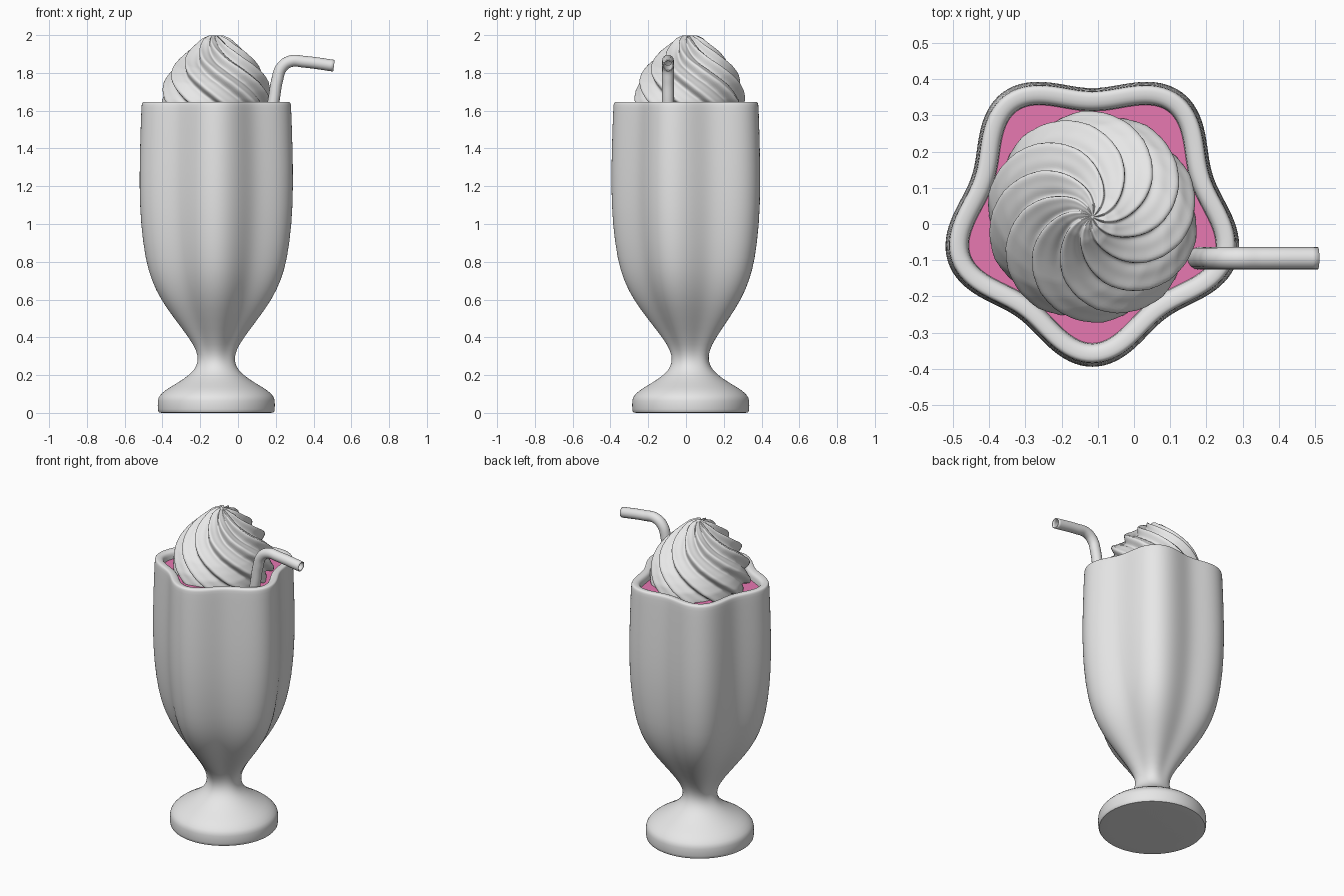
import bpy, bmesh, math
from mathutils import Vector

CX, CY = -0.115, 0.025          # axis of the glass
LOBE = math.radians(-90)        # direction of the first lobe

old = bpy.data.objects.get("Cube")
if old:
    bpy.data.objects.remove(old, do_unlink=True)


def material(name, rgb):
    m = bpy.data.materials.new(name)
    m.use_nodes = True
    m.diffuse_color = (*rgb, 1)
    m.node_tree.nodes["Principled BSDF"].inputs["Base Color"].default_value = (*rgb, 1)
    return m


pale = material("pale grey", (0.8, 0.8, 0.8))
pink = material("strawberry pink", (0.85, 0.2, 0.47))


def finish(ob, mat, angle=60):
    ob.data.materials.append(mat)
    bpy.ops.object.select_all(action='DESELECT')
    ob.select_set(True)
    bpy.context.view_layer.objects.active = ob
    bpy.ops.object.shade_smooth_by_angle(angle=math.radians(angle))


def loft(name, rings, mat, subdivide=0, angle=60):
    """Skin a stack of closed rings and cap both ends."""
    bm = bmesh.new()
    rows = [[bm.verts.new(p) for p in ring] for ring in rings]
    n = len(rows[0])
    for a, b in zip(rows, rows[1:]):
        for i in range(n):
            j = (i + 1) % n
            bm.faces.new((a[i], a[j], b[j], b[i]))
    bm.faces.new(rows[0][::-1])
    bm.faces.new(rows[-1])
    bmesh.ops.recalc_face_normals(bm, faces=bm.faces)
    me = bpy.data.meshes.new(name)
    bm.to_mesh(me)
    bm.free()
    ob = bpy.data.objects.new(name, me)
    bpy.context.collection.objects.link(ob)
    if subdivide:
        mod = ob.modifiers.new("smooth", 'SUBSURF')
        mod.levels = mod.render_levels = subdivide
    finish(ob, mat, angle)
    return ob


def lobed_ring(radius, wave, z, inset=0.0, n=80):
    """Five-lobed outline, moved inward along its normals by inset."""
    pts = []
    for i in range(n):
        t = 2 * math.pi * i / n
        r = radius * (1 + wave * math.cos(5 * (t - LOBE)))
        dr = -5 * radius * wave * math.sin(5 * (t - LOBE))
        out = Vector((math.cos(t), math.sin(t), 0))
        side = Vector((-out.y, out.x, 0))
        normal = (out * r - side * dr).normalized()
        pts.append(out * r - normal * inset + Vector((CX, CY, z)))
    return pts


# Fluted glass: foot, stem and bowl outside (radius, wave, height)
outside = [
    (0.29, 0, 0), (0.305, 0, 0), (0.31, 0, 0.012), (0.311, 0, 0.07),
    (0.302, 0, 0.09), (0.27, 0, 0.122), (0.21, 0, 0.155), (0.135, 0, 0.205),
    (0.105, 0.01, 0.245), (0.095, 0.025, 0.285), (0.103, 0.045, 0.33),
    (0.134, 0.065, 0.39), (0.213, 0.08, 0.5), (0.28, 0.088, 0.6),
    (0.325, 0.092, 0.7), (0.356, 0.092, 0.81), (0.38, 0.092, 1.0),
    (0.387, 0.092, 1.2), (0.383, 0.092, 1.42), (0.377, 0.092, 1.6),
    (0.375, 0.092, 1.635)]
# Rounded rim and inner wall (inset, height)
rim = [(0.004, 1.645), (0.015, 1.648), (0.038, 1.646), (0.05, 1.636),
       (0.055, 1.615), (0.056, 1.5), (0.058, 1.2)]
glass = [lobed_ring(*p) for p in outside]
glass += [lobed_ring(0.375, 0.092, z, d) for d, z in rim]
glass += [lobed_ring(0.25, 0.08, 0.65, 0.03), lobed_ring(0.1, 0, 0.48)]
loft("fluted_glass", glass, pale, subdivide=1)

# Drink filling the upper part of the bowl
loft("drink", [lobed_ring(0.375, 0.092, z, 0.054) for z in (1.3, 1.6)], pink, angle=30)

# Whipped cream: dome profile (radius, height) with twisted ridges
dome = [(0.004, 1.985), (0.035, 1.982), (0.068, 1.962), (0.1, 1.928),
        (0.138, 1.89), (0.178, 1.85), (0.21, 1.815), (0.238, 1.775),
        (0.257, 1.735), (0.268, 1.69), (0.273, 1.645), (0.265, 1.6), (0.25, 1.57)]
RIDGES, TWIST, SEGS, STEPS = 10, math.radians(150), 200, 5


def dome_at(u):
    i = min(int(u), len(dome) - 2)
    return Vector(dome[i]).lerp(Vector(dome[i + 1]), u - i)


cream = []
last = len(dome) - 1
for k in range(last * STEPS + 1):
    u = k / STEPS
    p = dome_at(u)
    d = (dome_at(min(u + 0.5, last)) - dome_at(max(u - 0.5, 0))).normalized()
    normal = Vector((-d.y, d.x))
    height = 0.021 * min(1, p.x / 0.14)
    ring = []
    for i in range(SEGS):
        t = 2 * math.pi * i / SEGS
        phase = RIDGES * (t - TWIST * u / last)
        wave = math.sin(phase + 0.65 * math.sin(phase))
        q = p + normal * height * wave
        ring.append((CX + q.x * math.cos(t), 0.02 + q.x * math.sin(t), q.y + 0.012))
    cream.append(ring)
loft("whipped_cream", cream, pale, angle=80)

# Bent drinking straw, hollow
curve = bpy.data.curves.new("drinking_straw", 'CURVE')
curve.dimensions = '3D'
curve.bevel_depth = 0.031
curve.bevel_resolution = 6
curve.resolution_u = 10
path = [(0.14, 1.38), (0.19, 1.66), (0.207, 1.76), (0.232, 1.83),
        (0.28, 1.862), (0.35, 1.859), (0.508, 1.838)]
spline = curve.splines.new('BEZIER')
spline.bezier_points.add(len(path) - 1)
for bp, (x, z) in zip(spline.bezier_points, path):
    bp.co = (x, -0.095, z)
    bp.handle_left_type = bp.handle_right_type = 'AUTO'
tube = bpy.data.objects.new("straw_path", curve)
bpy.context.collection.objects.link(tube)
mesh = bpy.data.meshes.new_from_object(tube.evaluated_get(bpy.context.evaluated_depsgraph_get()))
bpy.data.objects.remove(tube, do_unlink=True)
straw = bpy.data.objects.new("drinking_straw", mesh)
mesh.materials.clear()
bpy.context.collection.objects.link(straw)
wall = straw.modifiers.new("wall", 'SOLIDIFY')
wall.thickness = 0.006
finish(straw, pale, 50)
